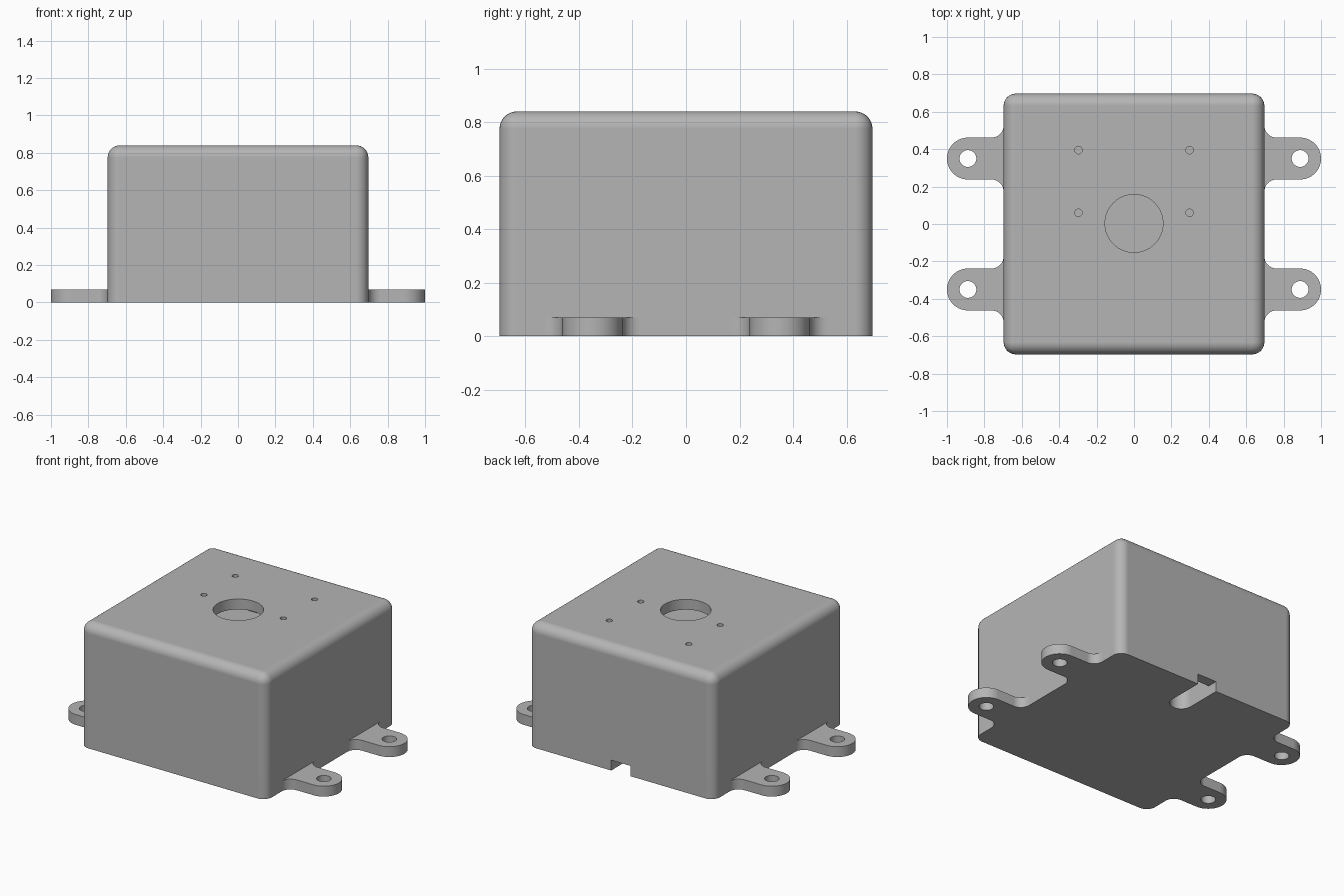
import bpy, bmesh
from math import pi, cos, sin, radians
from mathutils import Matrix, Vector

HALF, HEIGHT, FILLET = 0.697, 0.84, 0.065
WALL, PLATE = 0.07, 0.07
FLOOR_TOP = 0.50

if "Cube" in bpy.data.objects:
    bpy.data.objects.remove(bpy.data.objects["Cube"])

grey = bpy.data.materials.new("plain grey")
grey.use_nodes = True
grey.diffuse_color = (0.46, 0.46, 0.46, 1)
grey.node_tree.nodes["Principled BSDF"].inputs["Base Color"].default_value = grey.diffuse_color


def make_object(name, bm):
    bmesh.ops.recalc_face_normals(bm, faces=bm.faces[:])
    mesh = bpy.data.meshes.new(name)
    bm.to_mesh(mesh)
    bm.free()
    mesh.materials.append(grey)
    obj = bpy.data.objects.new(name, mesh)
    bpy.context.collection.objects.link(obj)
    return obj


def block(low, high):
    bm = bmesh.new()
    low, high = Vector(low), Vector(high)
    size = Matrix.Diagonal((*(high - low), 1))
    bmesh.ops.create_cube(bm, size=1, matrix=Matrix.Translation((low + high) / 2) @ size)
    return bm


def prism(points, z0, z1):
    bm = bmesh.new()
    face = bm.faces.new([bm.verts.new((x, y, z0)) for x, y in points])
    top = bmesh.ops.extrude_face_region(bm, geom=[face])["geom"]
    verts = [v for v in top if isinstance(v, bmesh.types.BMVert)]
    bmesh.ops.translate(bm, verts=verts, vec=(0, 0, z1 - z0))
    return bm


def arc(cx, cy, radius, start, end, steps):
    angles = [radians(start + (end - start) * i / steps) for i in range(steps + 1)]
    return [(cx + radius * cos(a), cy + radius * sin(a)) for a in angles]


def round_cutter(x, y, radius, z0, z1, steps=32):
    return make_object("hole_cutter", prism(arc(x, y, radius, 0, 360, steps)[:-1], z0, z1))


def finish(obj, cutters):
    """Cut the openings, then smooth the curved surfaces only."""
    for cutter in cutters:
        cutter.hide_render = True
        mod = obj.modifiers.new("cut", "BOOLEAN")
        mod.operation, mod.solver, mod.object = "DIFFERENCE", "EXACT", cutter
    bpy.context.view_layer.update()
    graph = bpy.context.evaluated_depsgraph_get()
    mesh = bpy.data.meshes.new_from_object(obj.evaluated_get(graph))
    obj.modifiers.clear()
    obj.data = mesh
    for cutter in cutters:
        bpy.data.objects.remove(cutter)
    mesh.shade_smooth()
    mesh.set_sharp_from_angle(angle=radians(30))
    mod = obj.modifiers.new("clean shading", "WEIGHTED_NORMAL")
    mod.keep_sharp = True


# Housing with rounded upright and top edges
bm = block((-HALF, -HALF, 0), (HALF, HALF, HEIGHT))
edges = [e for e in bm.edges if max(v.co.z for v in e.verts) > 0.1]
bmesh.ops.bevel(bm, geom=edges, offset=FILLET, segments=8, profile=0.5, affect="EDGES")
housing = make_object("housing", bm)

# Inner chamber, main opening and four screw holes in the lid
inner = HALF - WALL
lid = HEIGHT - WALL
cutters = [make_object("chamber_cutter", block((-inner, -inner, FLOOR_TOP), (inner, inner, lid)))]
cutters.append(round_cutter(0, 0.003, 0.155, lid - 0.05, HEIGHT + 0.1, 64))
for x in (-0.297, 0.297):
    for y in (0.06, 0.395):
        cutters.append(round_cutter(x, y, 0.02, lid - 0.05, HEIGHT + 0.1, 24))

# Cable slot with a rounded end, and its low exit through the back wall
slot = 0.072
outline = arc(0, 0.38 + slot, slot, 180, 360, 16) + [(slot, inner), (-slot, inner)]
cutters.append(make_object("slot_cutter", prism(outline, -0.1, FLOOR_TOP + 0.05)))
cutters.append(make_object("exit_cutter", block((-slot, inner - 0.02, -0.1), (slot, HALF + 0.1, PLATE))))
finish(housing, cutters)

# Mounting tabs: round end, hole, and flared roots against the housing
TAB_X, TAB_Y, TAB_R = 0.888, 0.35, 0.112
for x_name, sx in (("left", 1), ("right", -1)):
    for y_name, sy in (("front", -1), ("back", 1)):
        flare = FILLET
        points = [(HALF - 0.005, -TAB_R - flare)]
        points += arc(HALF + flare, -TAB_R - flare, flare, 180, 90, 10)
        points += arc(TAB_X, 0, TAB_R, -90, 90, 28)
        points += arc(HALF + flare, TAB_R + flare, flare, 270, 180, 10)
        points.append((HALF - 0.005, TAB_R + flare))
        placed = [(sx * x, y + sy * TAB_Y) for x, y in points]
        tab = make_object(f"{y_name}_{x_name}_mounting_tab", prism(placed, 0, PLATE))
        finish(tab, [round_cutter(sx * TAB_X, sy * TAB_Y, 0.045, -0.1, 0.2)])
